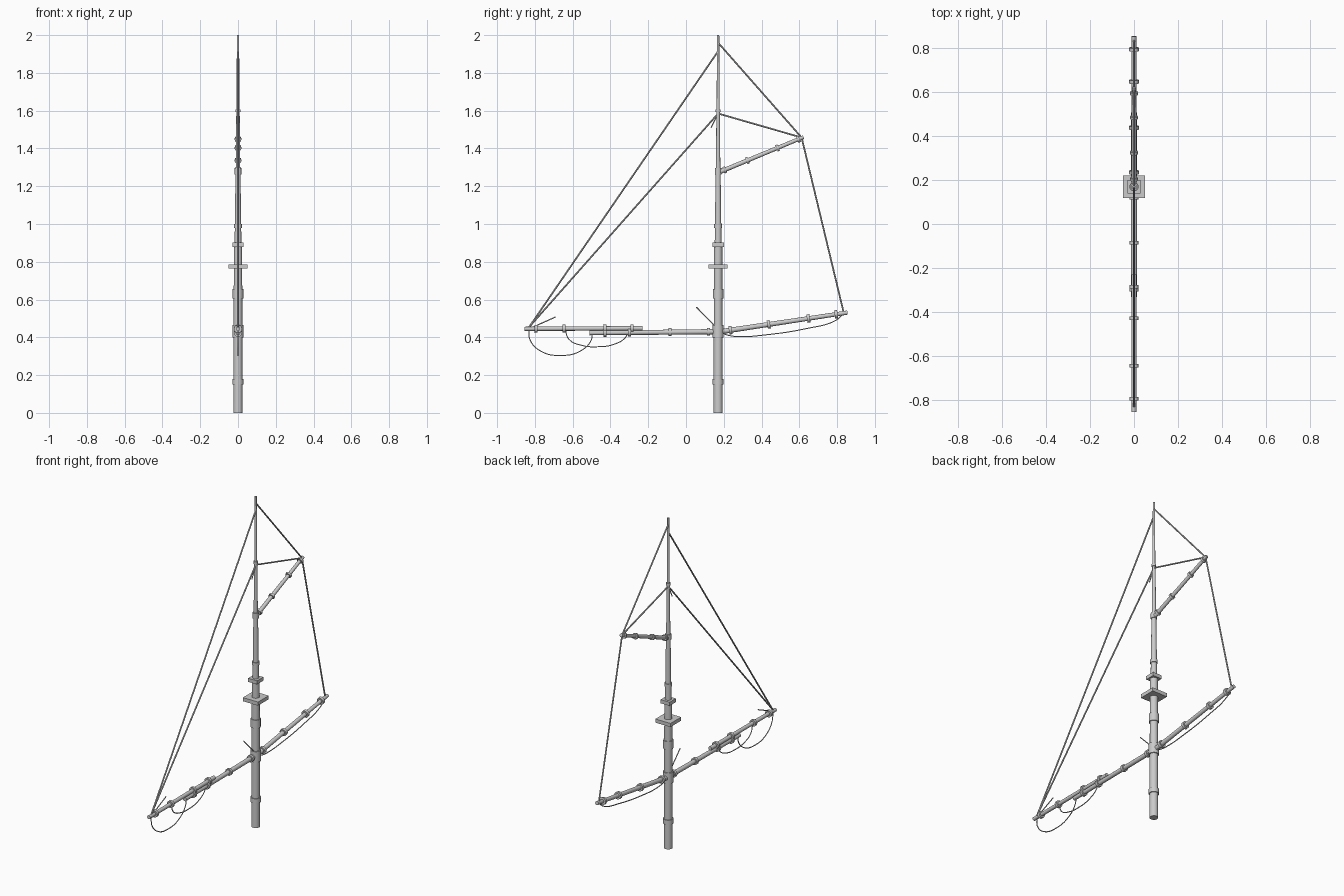
import bpy
from mathutils import Vector

if "Cube" in bpy.data.objects:
    bpy.data.objects.remove(bpy.data.objects["Cube"])

MAST_Y = 0.17


def finish(ob, name):
    ob.name = name
    bpy.ops.object.shade_smooth_by_angle(angle=0.6)
    return ob


def rod(name, a, b, r1, r2=None, sides=12):
    """Tapered cylinder between two (y, z) points in the x = 0 plane."""
    a, b = Vector((0, *a)), Vector((0, *b))
    d = b - a
    bpy.ops.mesh.primitive_cone_add(vertices=sides, radius1=r1, radius2=r1 if r2 is None else r2,
                                    depth=d.length, location=(a + b) / 2)
    ob = bpy.context.object
    ob.rotation_euler = d.to_track_quat('Z', 'Y').to_euler()
    return finish(ob, name)


def spar(name, a, b, r1, r2, band_ys, band_r, band_len=0.016):
    """Spar with iron bands at the given y positions."""
    rod(name, a, b, r1, r2)
    a2, b2 = Vector(a), Vector(b)
    step = (b2 - a2).normalized() * band_len / 2
    for i, y in enumerate(band_ys):
        c = a2.lerp(b2, (y - a[0]) / (b[0] - a[0]))
        rod(f"{name}_band_{i + 1}", c - step, c + step, band_r)


def slab(name, z, half, thick):
    bpy.ops.mesh.primitive_cube_add(size=1, location=(0, MAST_Y, z))
    ob = bpy.context.object
    ob.name, ob.scale = name, (half * 2, half * 2, thick)


def slack_rope(name, pts, r=0.003):
    """Smooth hanging rope through (y, z) points."""
    cu = bpy.data.curves.new(name, 'CURVE')
    cu.dimensions = '3D'
    cu.bevel_depth, cu.bevel_resolution, cu.resolution_u = r, 1, 6
    cu.use_fill_caps = True
    sp = cu.splines.new('BEZIER')
    sp.bezier_points.add(len(pts) - 1)
    for bp, (y, z) in zip(sp.bezier_points, pts):
        bp.co = (0, y, z)
        bp.handle_left_type = bp.handle_right_type = 'AUTO'
    bpy.context.collection.objects.link(bpy.data.objects.new(name, cu))


# Mast in three tapering sections
for name, z0, z1, r0, r1 in [("lower_mast", 0, 0.9, 0.024, 0.022),
                             ("middle_mast", 0.9, 1.28, 0.018, 0.013),
                             ("upper_mast", 1.28, 1.6, 0.012, 0.009),
                             ("mast_tip", 1.6, 2.0, 0.008, 0.006)]:
    rod(name, (MAST_Y, z0), (MAST_Y, z1), r0, r1, 16)

# Mast bands
for i, (z, h, r) in enumerate([(0.165, 0.028, 0.029), (0.432, 0.065, 0.029), (0.63, 0.05, 0.028),
                               (0.99, 0.02, 0.021), (1.28, 0.034, 0.0175), (1.6, 0.014, 0.013)]):
    rod(f"mast_band_{i + 1}", (MAST_Y, z - h / 2), (MAST_Y, z + h / 2), r, sides=16)

# Square platform and mast cap
slab("platform", 0.775, 0.051, 0.022)
slab("mast_cap", 0.89, 0.03, 0.022)

# Spars
spar("bowsprit", (0.17, 0.43), (-0.51, 0.423), 0.014, 0.012, [0.12, -0.085, -0.3, -0.43], 0.021)
spar("jib_boom", (-0.23, 0.448), (-0.855, 0.445), 0.012, 0.011, [-0.285, -0.43, -0.645, -0.795], 0.021)
spar("main_boom", (0.17, 0.428), (0.855, 0.531), 0.014, 0.011, [0.235, 0.438, 0.648, 0.795], 0.022)
spar("gaff", (0.17, 1.272), (0.622, 1.46), 0.012, 0.010, [0.205, 0.325, 0.485, 0.595], 0.018, 0.013)

# Taut rigging
bow, peak = (-0.83, 0.455), (0.612, 1.458)
for name, a, b in [("outer_forestay", bow, (0.17, 1.915)), ("inner_forestay", bow, (0.17, 1.585)),
                   ("peak_lift", (0.17, 1.96), peak), ("gaff_lift", (0.17, 1.585), peak),
                   ("boom_lift", peak, (0.835, 0.53)), ]:
    rod(name, a, b, 0.0045, sides=8)

# Short loose rope ends
for i, (a, b) in enumerate([((0.17, 1.585), (0.132, 1.51)), ((0.055, 0.56), (0.16, 0.452)),
                            ((-0.82, 0.45), (-0.69, 0.508))]):
    rod(f"rope_end_{i + 1}", a, b, 0.003, sides=8)

# Slack hanging ropes
slack_rope("boom_sheet", [(0.835, 0.525), (0.79, 0.488), (0.64, 0.447), (0.42, 0.413),
                          (0.28, 0.404), (0.22, 0.412), (0.18, 0.43)])
slack_rope("outer_bow_rope", [(-0.832, 0.445), (-0.825, 0.385), (-0.765, 0.325), (-0.665, 0.304),
                              (-0.56, 0.327), (-0.502, 0.385), (-0.497, 0.43)])
slack_rope("inner_bow_rope", [(-0.64, 0.445), (-0.62, 0.39), (-0.55, 0.357), (-0.475, 0.35),
                              (-0.385, 0.362), (-0.32, 0.4), (-0.308, 0.43)])
